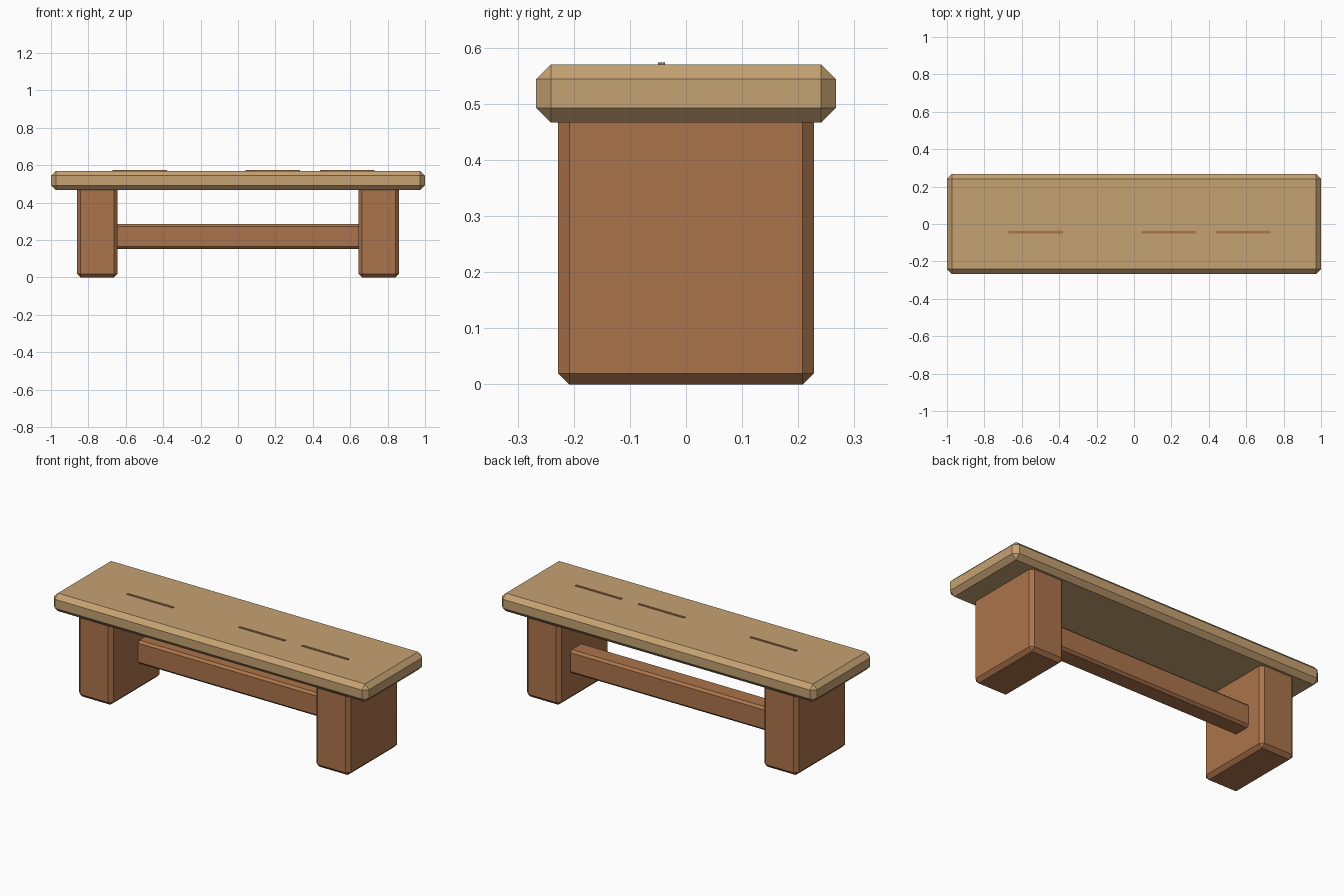
import bpy
import bmesh
from mathutils import Vector

cube = bpy.data.objects.get("Cube")
if cube:
    bpy.data.objects.remove(cube, do_unlink=True)


def make_material(name, rgb):
    mat = bpy.data.materials.new(name)
    mat.use_nodes = True
    colour = (*rgb, 1.0)
    mat.diffuse_color = colour
    mat.node_tree.nodes["Principled BSDF"].inputs["Base Color"].default_value = colour
    return mat


def chamfered_box(name, low, high, mat, chamfer=0.0):
    """Box between two corners with flat chamfered edges."""
    low, high = Vector(low), Vector(high)
    centre, size = (low + high) / 2, high - low
    bm = bmesh.new()
    bmesh.ops.create_cube(bm, size=1.0)
    bmesh.ops.scale(bm, vec=size, verts=bm.verts)
    if chamfer:
        bmesh.ops.bevel(bm, geom=bm.edges[:], offset=chamfer, segments=1,
                        affect='EDGES', clamp_overlap=True)
    mesh = bpy.data.meshes.new(name)
    bm.to_mesh(mesh)
    bm.free()
    mesh.materials.append(mat)
    obj = bpy.data.objects.new(name, mesh)
    obj.location = centre
    bpy.context.collection.objects.link(obj)
    return obj


light_wood = make_material("light wood", (0.56, 0.36, 0.17))
dark_wood = make_material("dark wood", (0.41, 0.175, 0.07))

# Seat plank
chamfered_box("seat", (-1, -0.267, 0.467), (1, 0.267, 0.57), light_wood, 0.026)

# Block legs, tops sunk into the seat
for side, x in (("right", -0.753), ("left", 0.753)):
    chamfered_box(side + "_leg", (x - 0.109, -0.228, 0), (x + 0.109, 0.228, 0.5),
                  dark_wood, 0.02)

# Stretcher between the legs, set toward the back
chamfered_box("stretcher", (-0.7, 0.015, 0.152), (0.7, 0.127, 0.286), dark_wood, 0.013)

# Thin grain strips on the seat
for i, x in enumerate((-0.525, 0.185, 0.585)):
    chamfered_box(f"grain_strip_{i + 1}", (x - 0.146, -0.05, 0.566),
                  (x + 0.146, -0.037, 0.5735), dark_wood)
